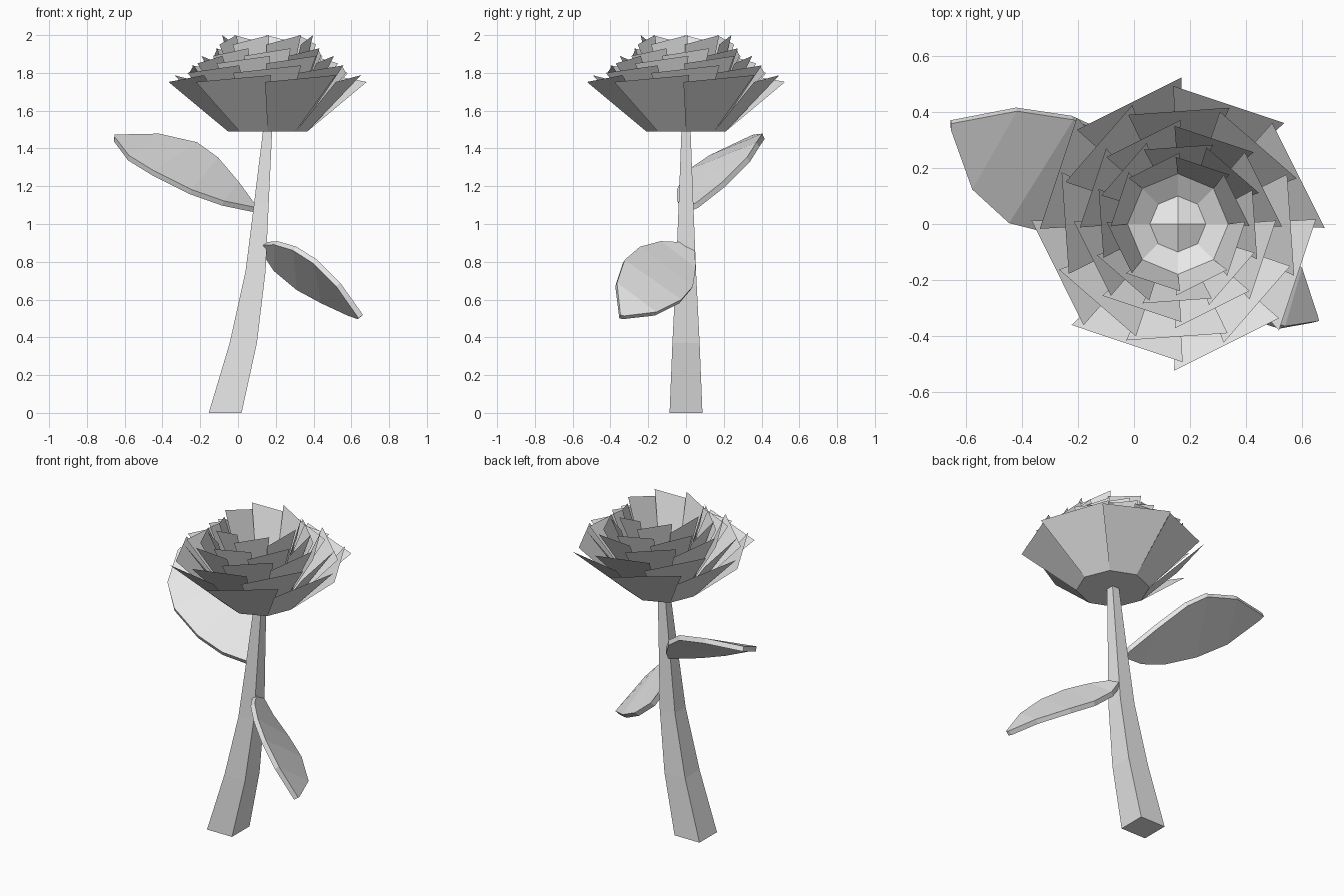
import bpy, bmesh
from math import radians, cos, sin
from mathutils import Vector

cube = bpy.data.objects.get("Cube")
if cube:
    bpy.data.objects.remove(cube, do_unlink=True)

grey = bpy.data.materials.new("pale_grey")
grey.use_nodes = True
colour = (0.8, 0.8, 0.8, 1)
grey.diffuse_color = colour
grey.node_tree.nodes["Principled BSDF"].inputs["Base Color"].default_value = colour


def finish(name, bm, fix_normals=True):
    """Turn a bmesh into a flat shaded object."""
    if fix_normals:
        bmesh.ops.recalc_face_normals(bm, faces=bm.faces)
    mesh = bpy.data.meshes.new(name)
    bm.to_mesh(mesh)
    bm.free()
    mesh.materials.append(grey)
    obj = bpy.data.objects.new(name, mesh)
    bpy.context.collection.objects.link(obj)
    return obj


def bridge(bm, lower, upper, closed=True):
    """Join two rows of vertices with quads."""
    count = len(lower)
    for i in range(count if closed else count - 1):
        j = (i + 1) % count
        bm.faces.new((lower[i], lower[j], upper[j], upper[i]))


# Stem: square tube that bends and tapers upward
bm = bmesh.new()
corners = ((-1, -1), (1, -1), (1, 1), (-1, 1))
rows = []
for x, z, half in ((-0.068, 0, 0.087), (0.028, 0.37, 0.072), (0.093, 0.75, 0.053),
                   (0.123, 1.1, 0.039), (0.157, 1.5, 0.024)):
    rows.append([bm.verts.new((x + sx * half, sy * half, z)) for sx, sy in corners])
for lower, upper in zip(rows, rows[1:]):
    bridge(bm, lower, upper)
bm.faces.new(rows[0])
bm.faces.new(rows[-1])
finish("stem", bm)

# Flower: nested rings of eight overlapping petals
CENTRE_X = 0.157
SIDES = 8
STEP = 360 / SIDES


def polar(radius, degrees, z):
    a = radians(degrees)
    return Vector((CENTRE_X + radius * cos(a), radius * sin(a), z))


def circle(bm, radius, z, turn=0):
    return [bm.verts.new(polar(radius, turn + i * STEP, z)) for i in range(SIDES)]


def petal_ring(name, base_r, base_z, tip_r, tip_z, turn, lift):
    bm = bmesh.new()
    for i in range(SIDES):
        a = turn + i * STEP
        b = a + STEP
        # one top corner flares out, the other tucks in and rises
        points = (polar(base_r, a, base_z), polar(base_r, b, base_z),
                  polar(tip_r * 0.975, b + 2, tip_z + lift),
                  polar(tip_r * 1.035, a - 1.5, tip_z - lift))
        bm.faces.new([bm.verts.new(p) for p in points])
    return finish(name, bm, False)


petal_ring("outer_petals", 0.21, 1.49, 0.507, 1.77, 0, 0.018)
petal_ring("second_petals", 0.2, 1.52, 0.44, 1.82, STEP / 2, 0.02)
petal_ring("third_petals", 0.19, 1.56, 0.36, 1.87, 0, 0.02)
petal_ring("fourth_petals", 0.185, 1.62, 0.3, 1.91, STEP / 2, 0.02)
petal_ring("inner_petals", 0.18, 1.76, 0.247, 1.975, 0, 0.025)

# Underside that closes the outer petals
bm = bmesh.new()
bm.faces.new(reversed(circle(bm, 0.21, 1.49)))
finish("flower_base", bm, False)

# Heart of the flower: shallow bowl with a raised middle of four quads
bm = bmesh.new()
rim = circle(bm, 0.18, 1.76)
floor = circle(bm, 0.1, 1.71)
bridge(bm, floor, rim)
middle = bm.verts.new((CENTRE_X, 0, 1.76))
for i in range(0, SIDES, 2):
    bm.faces.new((middle, floor[i], floor[i + 1], floor[(i + 2) % SIDES]))
finish("flower_heart", bm, False)


# Leaves: strips between two outline edges, thickened
def leaf(name, edge_a, edge_b):
    bm = bmesh.new()
    row_a = [bm.verts.new(p) for p in edge_a]
    row_b = [bm.verts.new(p) for p in edge_b]
    bridge(bm, row_a, row_b, closed=False)
    obj = finish(name, bm)
    thick = obj.modifiers.new("thickness", "SOLIDIFY")
    thick.thickness = 0.03
    thick.offset = 0
    return obj


leaf("upper_leaf",
     ((0.08, 0.06, 1.1), (0, 0.2, 1.21), (-0.11, 0.33, 1.34),
      (-0.22, 0.38, 1.42), (-0.42, 0.41, 1.465), (-0.655, 0.365, 1.46)),
     ((0.09, 0, 1.075), (-0.08, -0.04, 1.11), (-0.25, -0.04, 1.17),
      (-0.45, 0.01, 1.27), (-0.58, 0.13, 1.35), (-0.655, 0.34, 1.45)))
leaf("lower_leaf",
     ((0.13, -0.02, 0.895), (0.2, -0.14, 0.9), (0.3, -0.25, 0.87),
      (0.41, -0.33, 0.8), (0.53, -0.37, 0.68), (0.65, -0.35, 0.51)),
     ((0.14, 0.04, 0.85), (0.2, 0.045, 0.76), (0.32, 0.03, 0.66),
      (0.45, -0.03, 0.59), (0.59, -0.16, 0.525), (0.645, -0.33, 0.505)))
